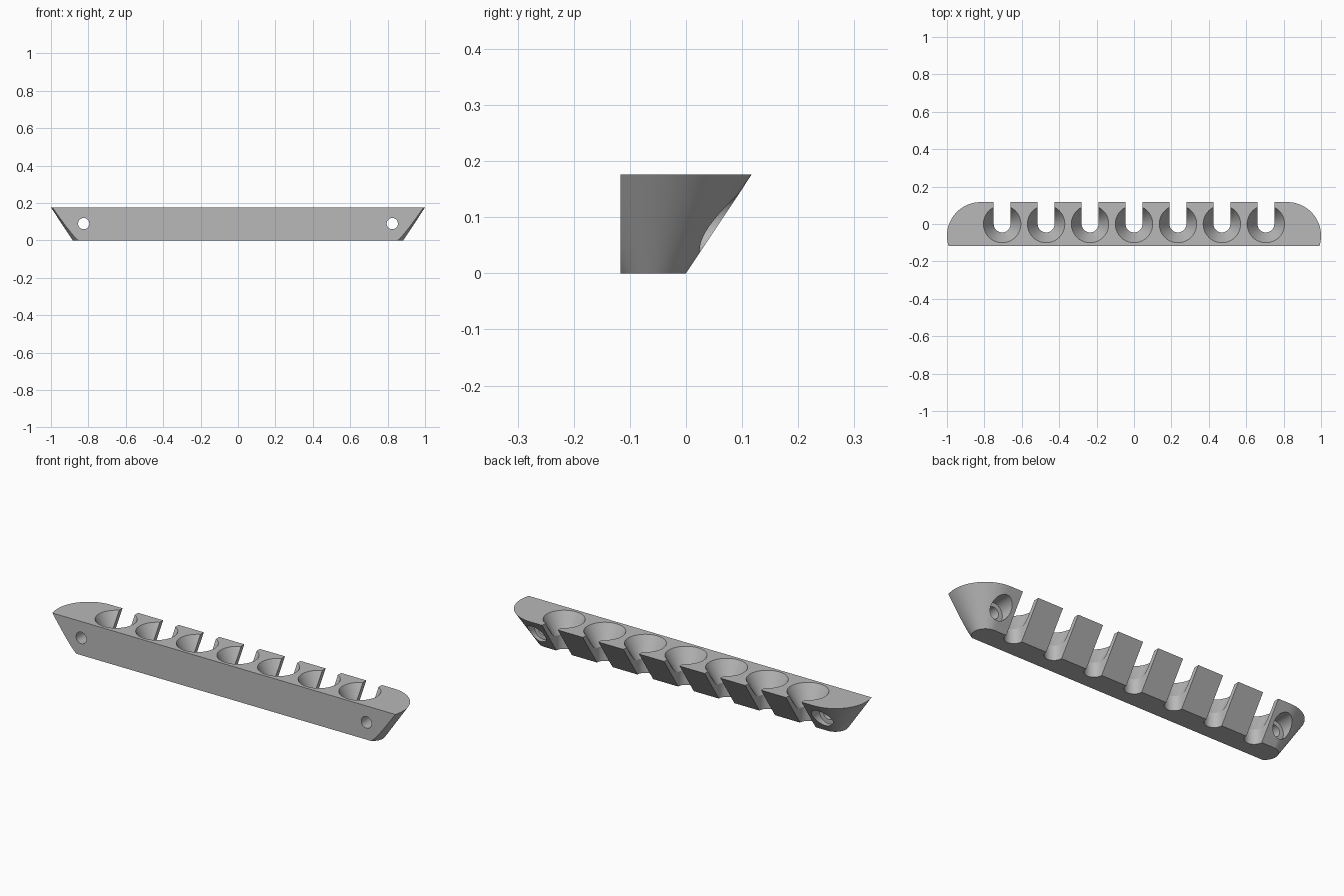
import bpy
import bmesh
import math
from mathutils import Matrix, Vector

HEIGHT = 0.176
FRONT = -0.117
END_X, END_Y = 0.82, -0.063      # axis of each rounded, tapering end
R_BOTTOM, R_TOP = 0.063, 0.18
PITCH = 0.235
SLOT_R, FUNNEL_R, FUNNEL_DEPTH = 0.045, 0.1, 0.1
SCREW_X, SCREW_Z = 0.825, 0.09

cube = bpy.data.objects.get("Cube")
if cube:
    bpy.data.objects.remove(cube, do_unlink=True)

grey = bpy.data.materials.new("plain grey")
grey.use_nodes = True
colour = (0.48, 0.48, 0.48, 1)
grey.diffuse_color = colour
grey.node_tree.nodes["Principled BSDF"].inputs["Base Color"].default_value = colour


def make_object(name, bm):
    bmesh.ops.recalc_face_normals(bm, faces=bm.faces)
    mesh = bpy.data.meshes.new(name)
    bm.to_mesh(mesh)
    bm.free()
    mesh.materials.append(grey)
    obj = bpy.data.objects.new(name, mesh)
    bpy.context.collection.objects.link(obj)
    return obj


def loft(bm, lower, upper):
    """Close a solid between two matching outlines."""
    a = [bm.verts.new(p) for p in lower]
    b = [bm.verts.new(p) for p in upper]
    for i in range(len(a)):
        j = (i + 1) % len(a)
        bm.faces.new((a[i], a[j], b[j], b[i]))
    bm.faces.new(a[::-1])
    bm.faces.new(b)


def stadium(radius, z, steps=48):
    points = []
    for side, start in ((1, -math.pi / 2), (-1, math.pi / 2)):
        for i in range(steps + 1):
            t = start + math.pi * i / steps
            points.append((side * END_X + radius * math.cos(t),
                           END_Y + radius * math.sin(t), z))
    return points


def slot_outline(x, z, steps=32):
    arc = [math.pi + math.pi * i / steps for i in range(steps + 1)]
    points = [(x + SLOT_R * math.cos(t), SLOT_R * math.sin(t), z) for t in arc]
    return points + [(x + SLOT_R, 0.3, z), (x - SLOT_R, 0.3, z)]


def add_cylinder_y(bm, x, radius, y0, y1):
    place = Matrix.Translation((x, (y0 + y1) / 2, SCREW_Z)) @ Matrix.Rotation(math.pi / 2, 4, 'X')
    bmesh.ops.create_cone(bm, cap_ends=True, segments=48, radius1=radius,
                          radius2=radius, depth=y1 - y0, matrix=place)


# Rack body: tapering stadium cut flat along the front
bm = bmesh.new()
loft(bm, stadium(R_BOTTOM, 0), stadium(R_TOP, HEIGHT))
bmesh.ops.bisect_plane(bm, geom=bm.verts[:] + bm.edges[:] + bm.faces[:],
                       plane_co=Vector((0, FRONT, 0)), plane_no=Vector((0, -1, 0)),
                       clear_outer=True)
bmesh.ops.holes_fill(bm, edges=[e for e in bm.edges if e.is_boundary], sides=0)
body = make_object("rack_body", bm)

# Funnel seats and open slots
funnels, slots = bmesh.new(), bmesh.new()
over = 0.01
slope = (FUNNEL_R - SLOT_R) / FUNNEL_DEPTH
for n in range(-3, 4):
    x = n * PITCH
    z0, z1 = HEIGHT - FUNNEL_DEPTH - over, HEIGHT + over
    bmesh.ops.create_cone(funnels, cap_ends=True, segments=64,
                          radius1=SLOT_R - slope * over, radius2=FUNNEL_R + slope * over,
                          depth=z1 - z0, matrix=Matrix.Translation((x, 0, (z0 + z1) / 2)))
    loft(slots, slot_outline(x, -0.1), slot_outline(x, 0.3))

# Screw holes with counterbores from the back
holes, bores = bmesh.new(), bmesh.new()
for side in (-1, 1):
    add_cylinder_y(holes, side * SCREW_X, 0.03, -0.3, 0.3)
    add_cylinder_y(bores, side * SCREW_X, 0.052, 0.0, 0.3)

cutters = [make_object(name, b) for name, b in (
    ("funnel_cutter", funnels), ("slot_cutter", slots),
    ("screw_hole_cutter", holes), ("counterbore_cutter", bores))]

# Cut the body and drop the cutters
bpy.ops.object.select_all(action='DESELECT')
bpy.context.view_layer.objects.active = body
body.select_set(True)
for cutter in cutters:
    cutter.hide_render = True
    mod = body.modifiers.new(cutter.name, 'BOOLEAN')
    mod.operation = 'DIFFERENCE'
    mod.solver = 'EXACT'
    mod.object = cutter
    bpy.ops.object.modifier_apply(modifier=mod.name)
    bpy.data.objects.remove(cutter, do_unlink=True)

bpy.ops.object.shade_smooth_by_angle(angle=math.radians(25))
